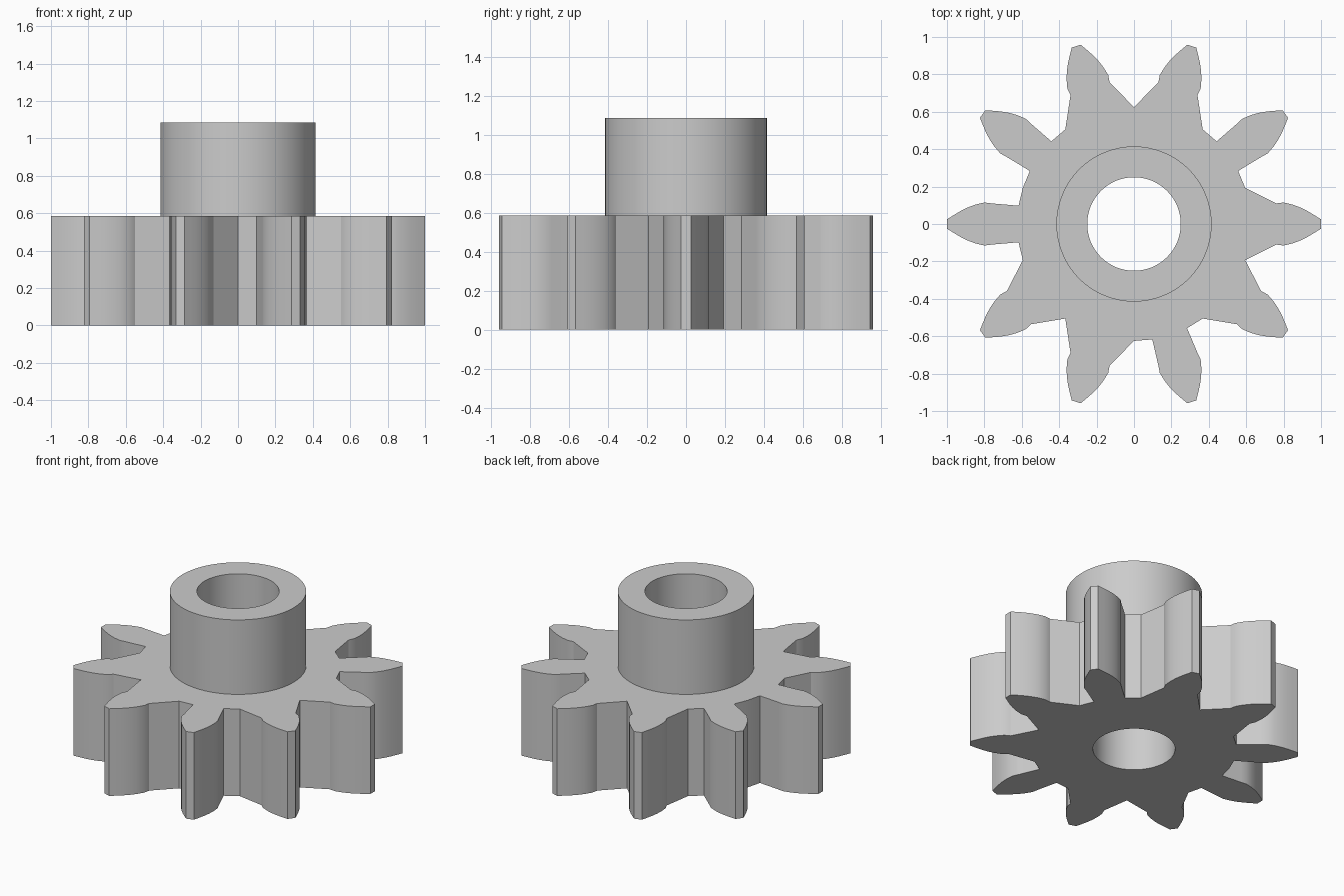
import bpy, bmesh
from math import cos, sin, radians
from mathutils import Matrix, Vector

cube = bpy.data.objects.get("Cube")
if cube:
    bpy.data.objects.remove(cube, do_unlink=True)

TEETH, SEGMENTS = 10, 64
ROOT_R, HUB_R, BORE_R = 0.625, 0.415, 0.25
GEAR_TOP, HUB_TOP = 0.585, 1.085

# Half a tooth pointing along +x, from base to tip
FLANK = [(0.76, 0.11), (0.80, 0.115), (0.85, 0.103), (0.89, 0.088),
         (0.93, 0.068), (0.965, 0.047), (1.0, 0.025)]
# Root circle corners left standing in each gap between teeth (degrees)
GAPS = [(18, 27), (45, 54), (90,), (126, 135), (153, 162, 171),
        (189, 198), (234,), (270, 279), (297, 306), (342,)]


def polar(r, degrees):
    return Vector((r * cos(radians(degrees)), r * sin(radians(degrees)), 0))


def circle(r):
    return [polar(r, 360 * i / SEGMENTS) for i in range(SEGMENTS)]


def gear_outline():
    tooth = [Vector((x, -y, 0)) for x, y in FLANK]
    tooth += [Vector((x, y, 0)) for x, y in reversed(FLANK)]
    points = []
    for i, gap in enumerate(GAPS):
        turn = Matrix.Rotation(radians(360 / TEETH * i), 3, 'Z')
        points += [turn @ p for p in tooth]
        points += [polar(ROOT_R, a) for a in gap]
    return points


bm = bmesh.new()


def loop(points, z):
    verts = [bm.verts.new((p.x, p.y, z)) for p in points]
    return [bm.edges.new((v, verts[i - 1])) for i, v in enumerate(verts)], verts


def wall(lower, upper):
    a, b = lower[1], upper[1]
    for i in range(len(a)):
        bm.faces.new((a[i - 1], a[i], b[i], b[i - 1]))


def cap(outer, inner):
    bmesh.ops.triangle_fill(bm, edges=outer[0] + inner[0], use_beauty=True)


# Boundary loops of the toothed body, hub and bore
outline = gear_outline()
body_low, body_high = loop(outline, 0), loop(outline, GEAR_TOP)
hub_low, hub_high = loop(circle(HUB_R), GEAR_TOP), loop(circle(HUB_R), HUB_TOP)
bore_low, bore_high = loop(circle(BORE_R), 0), loop(circle(BORE_R), HUB_TOP)

# Flat faces, then side walls
cap(body_low, bore_low)
cap(body_high, hub_low)
cap(hub_high, bore_high)
wall(body_low, body_high)
wall(hub_low, hub_high)
wall(bore_low, bore_high)
bmesh.ops.recalc_face_normals(bm, faces=bm.faces)

mesh = bpy.data.meshes.new("gear_with_hub")
bm.to_mesh(mesh)
bm.free()
gear = bpy.data.objects.new("gear_with_hub", mesh)
bpy.context.collection.objects.link(gear)

# Plain grey finish
grey = bpy.data.materials.new("plain grey")
grey.use_nodes = True
grey.diffuse_color = (0.6, 0.6, 0.6, 1)
grey.node_tree.nodes["Principled BSDF"].inputs["Base Color"].default_value = (0.6, 0.6, 0.6, 1)
mesh.materials.append(grey)

# Smooth round walls, crisp edges
bpy.ops.object.select_all(action='DESELECT')
gear.select_set(True)
bpy.context.view_layer.objects.active = gear
bpy.ops.object.shade_smooth_by_angle(angle=radians(30))
